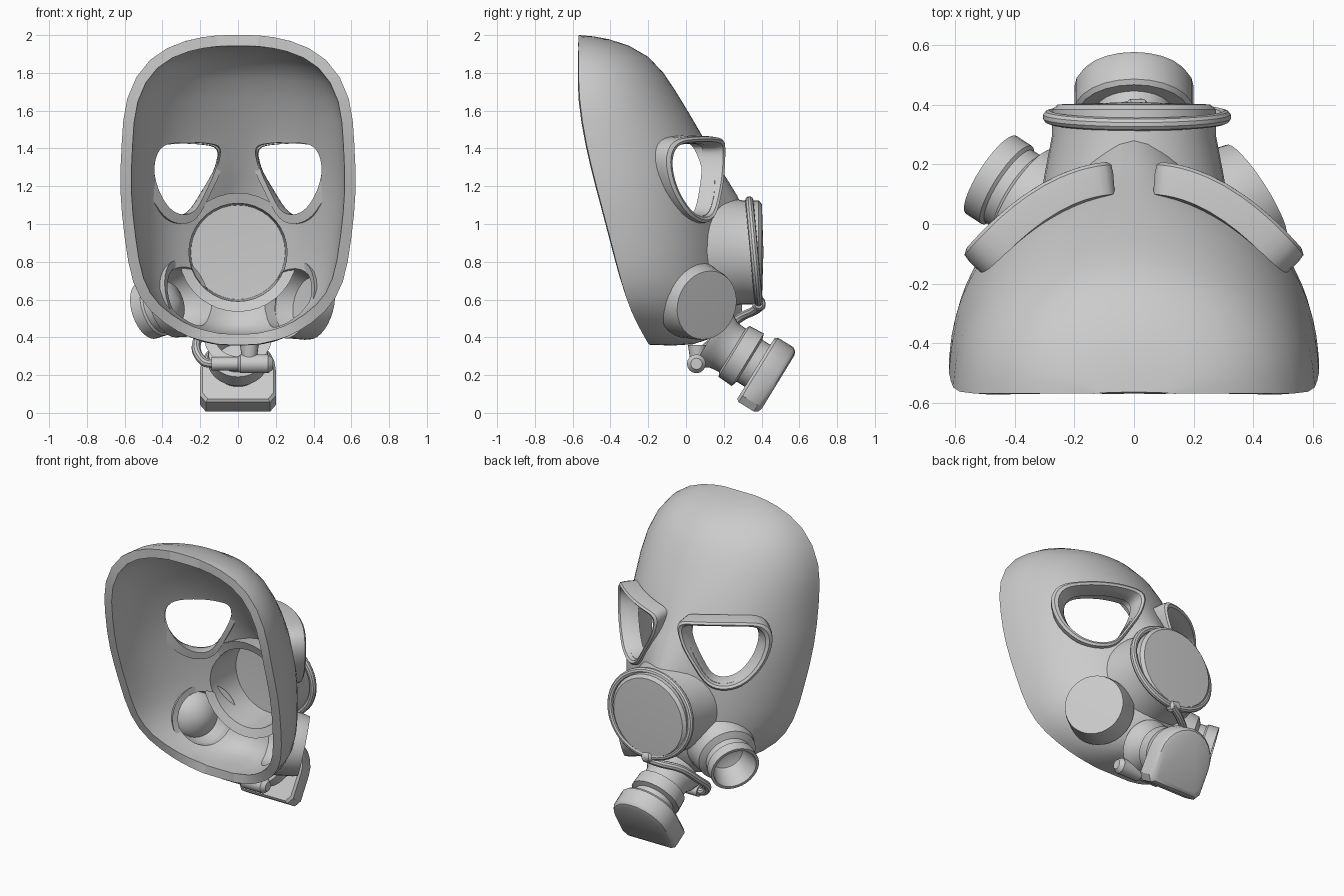
import bpy, bmesh, math
from mathutils import Vector

if "Cube" in bpy.data.objects:
    bpy.data.objects.remove(bpy.data.objects["Cube"])


def mesh_object(name, rows, closed_rows=False, closed_cols=True, caps=False, fix=True):
    """Skin a grid of points (list of rows) into a mesh object."""
    bm = bmesh.new()
    v = [[bm.verts.new(p) for p in row] for row in rows]
    n, m = len(v), len(v[0])
    for i in range(n if closed_rows else n - 1):
        for j in range(m if closed_cols else m - 1):
            a, b = v[i], v[(i + 1) % n]
            k = (j + 1) % m
            bm.faces.new((a[j], a[k], b[k], b[j]))
    if caps:
        ends = [bm.faces.new(v[0]), bm.faces.new(v[-1])]
        bmesh.ops.triangulate(bm, faces=ends)
    if fix:
        bmesh.ops.remove_doubles(bm, verts=bm.verts, dist=0.0005)
        bmesh.ops.recalc_face_normals(bm, faces=bm.faces)
    me = bpy.data.meshes.new(name)
    bm.to_mesh(me)
    bm.free()
    ob = bpy.data.objects.new(name, me)
    bpy.context.collection.objects.link(ob)
    return ob


def lathe(name, profile, origin, axis, n=32, loop=True):
    """Revolve (radius, height) points around an axis."""
    q = Vector(axis).normalized().to_track_quat('Z', 'Y')
    o = Vector(origin)
    rows = [[o + q @ Vector((r * math.cos(t), r * math.sin(t), h))
             for t in [2 * math.pi * k / n for k in range(n)]] for r, h in profile]
    return mesh_object(name, rows, closed_rows=loop, caps=not loop)


def smooth_path(pts, steps=4, closed=True):
    """Catmull-Rom interpolation."""
    pts = [Vector(p) for p in pts]
    n, out = len(pts), []
    get = (lambda i: pts[i % n]) if closed else (lambda i: pts[max(0, min(n - 1, i))])
    for i in range(n if closed else n - 1):
        a, b, c, d = (get(i + k) for k in (-1, 0, 1, 2))
        for s in range(steps):
            t = s / steps
            out.append(0.5 * (2 * b + (c - a) * t + (2 * a - 5 * b + 4 * c - d) * t * t
                              + (3 * b - a - 3 * c + d) * t ** 3))
    return out if closed else out + [pts[-1]]


def activate(ob):
    bpy.ops.object.select_all(action='DESELECT')
    ob.select_set(True)
    bpy.context.view_layer.objects.active = ob


def tube(name, pts, r, closed=False):
    cu = bpy.data.curves.new(name, 'CURVE')
    cu.dimensions = '3D'
    cu.bevel_depth, cu.bevel_resolution, cu.use_fill_caps = r, 3, True
    sp = cu.splines.new('POLY')
    sp.points.add(len(pts) - 1)
    for p, c in zip(sp.points, pts):
        p.co = (*c, 1)
    sp.use_cyclic_u = closed
    ob = bpy.data.objects.new(name, cu)
    bpy.context.collection.objects.link(ob)
    activate(ob)
    bpy.ops.object.convert(target='MESH')


def cut(ob, cutter):
    """Boolean hole; tries the solvers until one gives a sound result."""
    cutter.hide_render = True
    before = sum(p.area for p in ob.data.polygons)
    mod = ob.modifiers.new("opening", 'BOOLEAN')
    mod.operation, mod.object = 'DIFFERENCE', cutter
    for solver in ('MANIFOLD', 'EXACT', 'FLOAT'):
        mod.solver = solver
        bpy.context.view_layer.update()
        res = ob.evaluated_get(bpy.context.evaluated_depsgraph_get()).data
        area = sum(p.area for p in res.polygons)
        if 0.7 * before < area < 0.9999 * before:
            bpy.ops.object.modifier_apply(modifier=mod.name)
            break
    else:
        ob.modifiers.remove(mod)
    bpy.data.objects.remove(cutter)


# Face shell: each station is rim half width, rim y, rim z, front y, front z
stations = [(.12, -.57, 1.997, -.565, 2.0), (.27, -.57, 1.98, -.42, 1.99),
            (.48, -.57, 1.89, -.18, 1.905), (.605, -.57, 1.67, -.05, 1.70),
            (.615, -.53, 1.42, .09, 1.47), (.63, -.47, 1.18, .15, 1.27),
            (.60, -.40, .92, .19, 1.03), (.565, -.34, .68, .21, .80),
            (.47, -.29, .53, .23, .56), (.31, -.23, .42, .18, .42),
            (.21, -.21, .385, .06, .35), (.12, -.20, .367, -.19, .36)]
rows = []
for i, (w, yr, zr, yf, zf) in enumerate(stations):
    row = []
    for j in range(21):
        t = math.radians(-90 + 9 * j)
        x, c = w * math.sin(t), math.cos(t)
        nose = {5: .05, 6: .2, 7: .1}.get(i, 0) * math.exp(-(x / .13) ** 2)
        row.append((x, yr + (yf - yr) * c + nose, zr + (zf - zr) * c))
    rows.append(row)
shell = mesh_object("face_shell", rows, closed_cols=False, fix=False)
sub = shell.modifiers.new("smooth", 'SUBSURF')
sub.levels = sub.render_levels = 1
sol = shell.modifiers.new("thickness", 'SOLIDIFY')
sol.thickness, sol.offset = .058, -1

# Eye frames and eye openings
eye = smooth_path([(.09, 1.42, 0), (.2, 1.45, 0), (.4, 1.455, 0), (.52, 1.43, 0),
                   (.555, 1.33, 0), (.525, 1.18, 0), (.45, 1.06, 0), (.355, 1.015, 0),
                   (.26, 1.045, 0), (.175, 1.17, 0), (.1, 1.31, 0)])


def eye_loop(side, scale, depth):
    out = []
    for p in eye:
        x, z = .32 + (p.x - .32) * scale, 1.25 + (p.y - 1.25) * scale
        y = .19 - .333 * (x - .06) - 1.144 * (x - .06) * (x - .33)
        nrm = Vector((.333 + 1.144 * (2 * x - .39), 1)).normalized()
        out.append((side * (x + nrm.x * depth), y + nrm.y * depth, z))
    return out


cutters = []
frame = [(1.06, -.09), (1.05, -.02), (1.03, .01), (.97, .02), (.91, .01),
         (.87, -.03), (.85, -.06), (.85, -.1)]
for side, label in ((1, "right"), (-1, "left")):
    mesh_object(label + "_eye_frame", [eye_loop(side, s, d) for s, d in frame], closed_rows=True)
    cutters.append(mesh_object("eye_cutter", [eye_loop(side, .88, .12), eye_loop(side, .88, -.2)],
                               caps=True))

# Front disc housing and its wire ring
lathe("front_disc", [(.26, .1), (.315, .08), (.30, .17), (.275, .30), (.275, .385), (.255, .402),
                     (0, .41), (0, .345), (.25, .335)], (0, 0, .85), (0, 1, 0), 36)
cutters.append(lathe("disc_cutter", [(.26, -.1), (.26, .5)], (0, 0, .85), (0, 1, 0), 36, False))
tube("disc_wire_ring", [(.01 + .295 * math.cos(a), .36 - .025 * math.sin(a), .855 + .27 * math.sin(a))
                        for a in [math.pi * k / 24 for k in range(48)]], .022, True)

# Side ports: flat cap on the right, open tube on the left
ax_r, ax_l = (.83, .53, -.2), (-.8, .52, -.26)
port_r, port_l = (.41, .11, .57), (-.395, .11, .57)
lathe("right_port_cap", [(.21, -.15), (.2, -.09), (.193, -.03), (.185, 0), (0, .004), (0, -.04),
                         (.14, -.05), (.165, -.12), (.17, -.14)], port_r, ax_r)
lathe("left_port_tube", [(.21, -.16), (.2, -.1), (.185, -.03), (.145, -.01), (.145, .03), (.156, .04),
                         (.156, .105), (.138, .105), (.13, .06), (.1, -.03), (0, -.08), (0, -.1),
                         (.11, -.06), (.14, -.02), (.165, -.1), (.17, -.15)], port_l, ax_l)
for o, a in ((port_r, ax_r), (port_l, ax_l)):
    cutters.append(lathe("port_cutter", [(.165, -.26), (.165, .2)], o, a, 32, False))

# Chin outlet neck and D-shaped end cap
ax_c = Vector((0, .85, -.52)).normalized()
lathe("chin_neck", [(.18, -.28), (.165, -.24), (.14, -.2), (.135, -.145), (.158, -.135), (.163, -.05),
                    (.13, -.04), (.13, .03), (0, .03), (0, .0), (.115, -.02), (.12, -.28)],
      (0, .37, .255), ax_c)
cutters.append(lathe("chin_cutter", [(.12, -.32), (.12, 0)], (0, .37, .255), ax_c, 32, False))
d_shape = [(-.2, -.16), (-.17, -.2), (.17, -.2), (.2, -.16)]
d_shape += [(.2 * math.cos(a), .2 * math.sin(a)) for a in [math.pi * k / 12 for k in range(13)]]
up = Vector((0, .52, .85)).normalized()
base = Vector((0, .37, .235))
mesh_object("chin_end_cap", [[base + Vector((x * s, 0, 0)) + up * (z * s) + ax_c * h for x, z in d_shape]
                             for h, s in ((0, .94), (.015, 1), (.11, 1), (.13, .93), (.138, .82))], caps=True)

# Chin clip: sleeve, block, stem and the wire running up to the ring
lathe("clip_sleeve", [(.036, -.14), (.036, .02)], (0, .055, .26), (1, 0, 0), 16, False)
lathe("clip_block", [(.035, 0), (.05, .012), (.05, .16), (.03, .185)], (0, .055, .26), (1, 0, 0), 16, False)
lathe("clip_stem", [(.035, 0), (.05, .1)], (.06, .06, .26), (0, 0, 1), 16, False)
tube("clip_wire", smooth_path([(-.12, .055, .26), (-.18, .06, .27), (-.22, .09, .33), (-.21, .17, .4),
                               (-.16, .28, .5), (-.06, .36, .54), (.03, .4, .57)], 5, False), .024)
lathe("wire_knot", [(.02, -.04), (.035, -.025), (.035, .025), (.02, .04)], (.01, .385, .58),
      (1, 0, -.2), 14, False)

# Thicken the shell, then cut its openings
activate(shell)
for name in ("smooth", "thickness"):
    bpy.ops.object.modifier_apply(modifier=name)
for c in cutters:
    cut(shell, c)

# Smooth shading with crisp edges
bpy.ops.object.select_all(action='SELECT')
bpy.ops.object.shade_smooth_by_angle(angle=math.radians(35))
